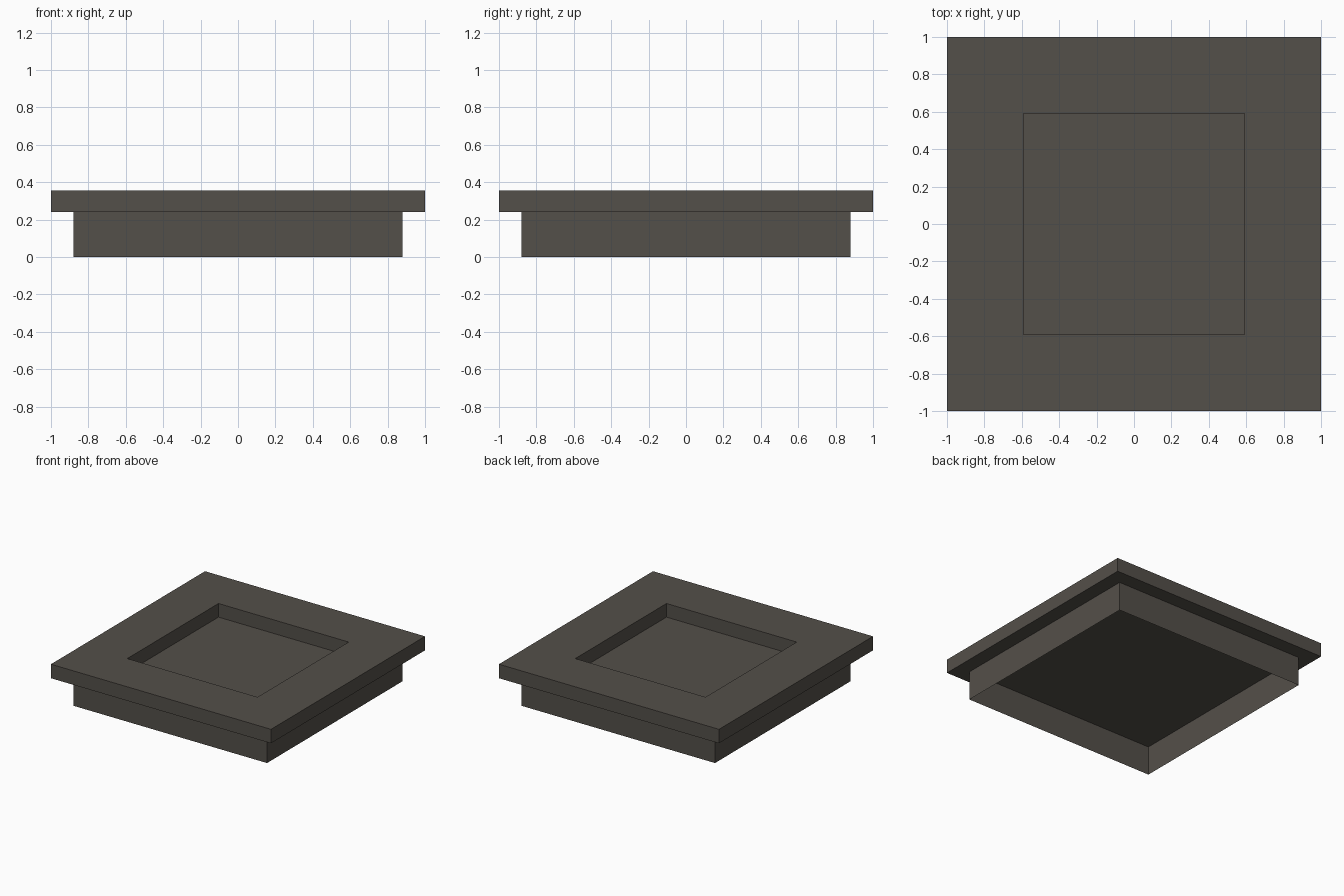
import bpy
import bmesh

cube = bpy.data.objects.get("Cube")
if cube:
    bpy.data.objects.remove(cube, do_unlink=True)

# Single dark stone colour
stone = bpy.data.materials.new("dark_warm_grey")
stone.use_nodes = True
colour = (0.088, 0.079, 0.067, 1.0)
stone.diffuse_color = colour
bsdf = next(n for n in stone.node_tree.nodes if n.type == "BSDF_PRINCIPLED")
bsdf.inputs["Base Color"].default_value = colour
bsdf.inputs["Roughness"].default_value = 0.9

CORNERS = ((-1, -1), (1, -1), (1, 1), (-1, 1))


def square_loft(name, profile, cap_start=False, cap_end=False):
    """Join square rings, each given as (half width, height)."""
    bm = bmesh.new()
    rings = [[bm.verts.new((sx * r, sy * r, z)) for sx, sy in CORNERS]
             for r, z in profile]
    for low, high in zip(rings, rings[1:]):
        for i in range(4):
            j = (i + 1) % 4
            bm.faces.new((low[i], low[j], high[j], high[i]))
    if cap_start:
        bm.faces.new(rings[0][::-1])
    if cap_end:
        bm.faces.new(rings[-1])
    mesh = bpy.data.meshes.new(name)
    bm.to_mesh(mesh)
    bm.free()
    mesh.materials.append(stone)
    obj = bpy.data.objects.new(name, mesh)
    bpy.context.collection.objects.link(obj)
    return obj


OUTER, SKIRT, RECESS = 1.0, 0.88, 0.592
UNDERSIDE, FLOOR, TOP = 0.24, 0.243, 0.355

# Hollow base, open underneath, with sheet-thin walls
square_loft("base_skirt", [(SKIRT, 0), (SKIRT, UNDERSIDE)])

# Overhanging slab with a square recess sunk into its top
square_loft("top_slab",
            [(OUTER, UNDERSIDE), (OUTER, TOP), (RECESS, TOP), (RECESS, FLOOR)],
            cap_start=True, cap_end=True)
